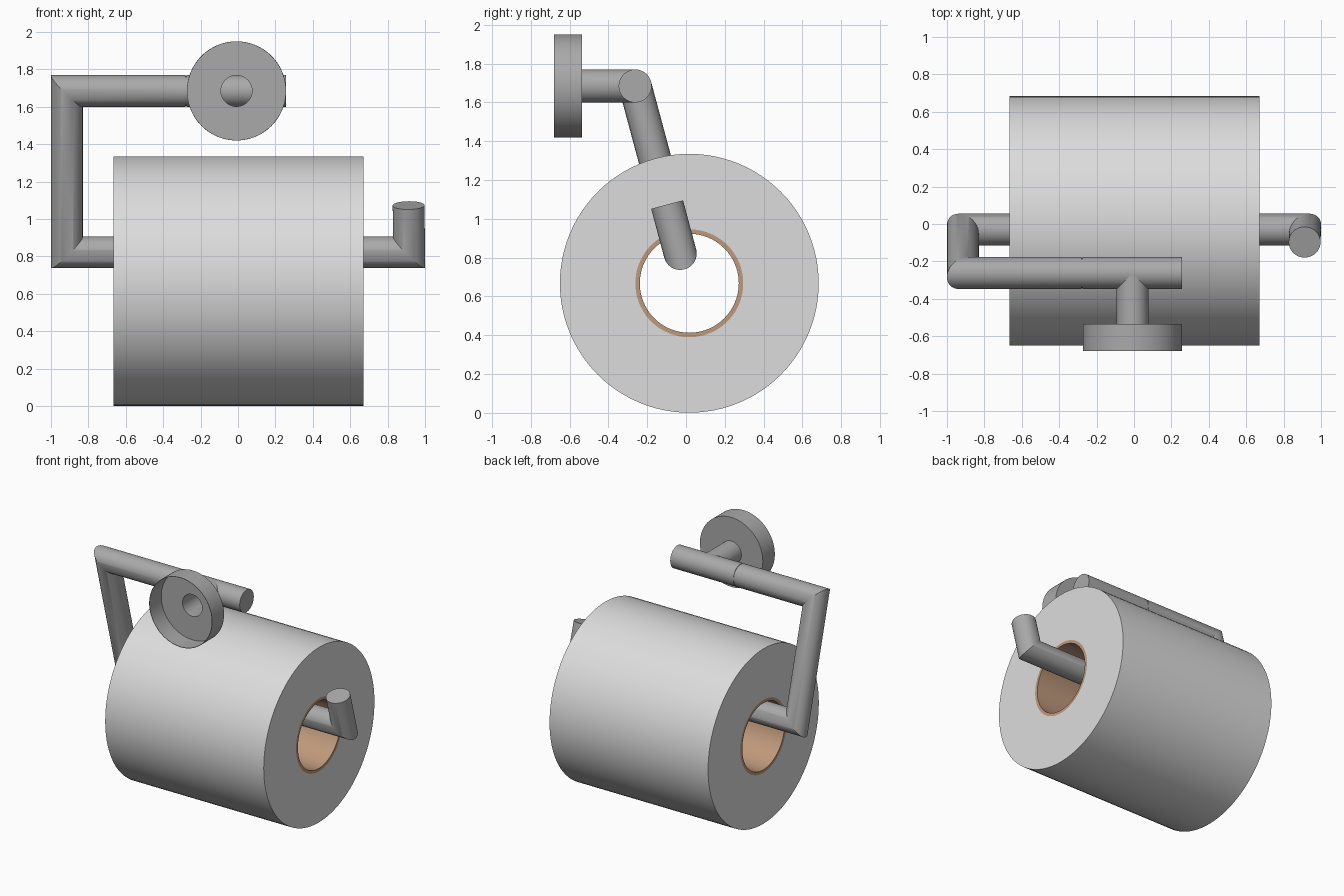
import bpy, bmesh, math
from mathutils import Vector

if "Cube" in bpy.data.objects:
    bpy.data.objects.remove(bpy.data.objects["Cube"])

SEG = 96
R = 0.085          # rod radius
TILT = math.radians(15)


def material(name, rgb):
    m = bpy.data.materials.new(name)
    m.diffuse_color = (*rgb, 1)
    m.use_nodes = True
    m.node_tree.nodes["Principled BSDF"].inputs["Base Color"].default_value = m.diffuse_color
    return m


metal = material("brushed grey metal", (0.40, 0.40, 0.40))
paper = material("white paper", (0.72, 0.72, 0.72))
card = material("brown cardboard", (0.52, 0.32, 0.20))


def build(name, rings, mat, closed=False, caps=False):
    """Skin a list of vertex rings into one smooth-shaded object."""
    bm = bmesh.new()
    loops = [[bm.verts.new(p) for p in ring] for ring in rings]
    pairs = list(zip(loops, loops[1:]))
    if closed:
        pairs.append((loops[-1], loops[0]))
    for a, b in pairs:
        for i in range(SEG):
            j = (i + 1) % SEG
            bm.faces.new((a[i], a[j], b[j], b[i]))
    if caps:
        bm.faces.new(loops[0])
        bm.faces.new(loops[-1])
    bmesh.ops.recalc_face_normals(bm, faces=bm.faces)
    me = bpy.data.meshes.new(name)
    bm.to_mesh(me)
    bm.free()
    me.materials.append(mat)
    ob = bpy.data.objects.new(name, me)
    bpy.context.collection.objects.link(ob)
    bpy.ops.object.select_all(action='DESELECT')
    ob.select_set(True)
    bpy.context.view_layer.objects.active = ob
    bpy.ops.object.shade_smooth_by_angle(angle=math.radians(30))
    return ob


def circle(center, u, v, r):
    u, v = Vector(u), Vector(v)
    angles = [2 * math.pi * i / SEG for i in range(SEG)]
    return [Vector(center) + r * (math.cos(t) * u + math.sin(t) * v) for t in angles]


def turned_x(name, profile, y, z, mat, **kw):
    """Turn a profile of (x, radius) points around an x-direction axis."""
    return build(name, [circle((x, y, z), (0, 1, 0), (0, 0, 1), r)
                        for x, r in profile], mat, **kw)


def mitred_rod(name, path, mat):
    """Sweep a round rod along a path with sharp mitred corners."""
    pts = [Vector(p) for p in path]
    dirs = [(b - a).normalized() for a, b in zip(pts, pts[1:])]
    u = dirs[0].orthogonal().normalized()
    ring = circle(pts[0], u, dirs[0].cross(u), R)
    rings = [ring]
    for i, d in enumerate(dirs):
        end = pts[i + 1]
        n = d + dirs[i + 1] if i + 1 < len(dirs) else d
        ring = [p + d * ((end - p).dot(n) / d.dot(n)) for p in ring]
        rings.append(ring)
    return build(name, rings, mat, caps=True)


# Paper roll and its cardboard core
RY, RZ, X0, X1 = 0.017, 0.668, -0.665, 0.672
for name, ro, ri, mat in (("paper_roll", 0.667, 0.278, paper),
                          ("cardboard_core", 0.278, 0.255, card)):
    turned_x(name, [(X0, ro), (X1, ro), (X1, ri), (X0, ri)], RY, RZ, mat, closed=True)

# Bent holder arm: upturned tip, roll bar, tilted side arm, upper bar
BY, BZ, EX = -0.03, 0.822, 0.915
TY, TZ = -0.262, 1.685
tip = 0.26
mitred_rod("holder_arm", [
    (EX - 0.003, BY - tip * math.sin(TILT), BZ + tip * math.cos(TILT)),
    (EX, BY, BZ), (-EX, BY, BZ), (-EX, TY, TZ), (-0.281, TY, TZ)], metal)

# Fixed sleeve at the end of the upper bar, with a fine seam
turned_x("upper_sleeve", [(-0.281, R - 0.004), (-0.275, R - 0.004), (-0.275, R),
                          (0.257, R)], TY, TZ, metal, caps=True)

# Hollow wall stem, trimmed to the curve of the sleeve
MX, BACK, FRONT = -0.008, -0.535, -0.68


def y_ring(y, r):
    return circle((MX, y, TZ), (1, 0, 0), (0, 0, 1), r)


def saddle(r):
    return [Vector((p.x, TY - math.sqrt(max(R * R - (p.z - TZ) ** 2, 0)), p.z))
            for p in y_ring(0, r)]


build("wall_stem", [y_ring(BACK - 0.004, R), saddle(R), saddle(R - 0.002),
                    y_ring(BACK - 0.004, R - 0.002)], metal, closed=True)

# Cup-shaped wall flange, open towards the front
build("wall_flange", [y_ring(y, r) for y, r in (
    (BACK, R), (BACK, 0.265), (FRONT, 0.265), (FRONT, 0.262),
    (BACK - 0.004, 0.262), (BACK - 0.004, R))], metal, closed=True)
